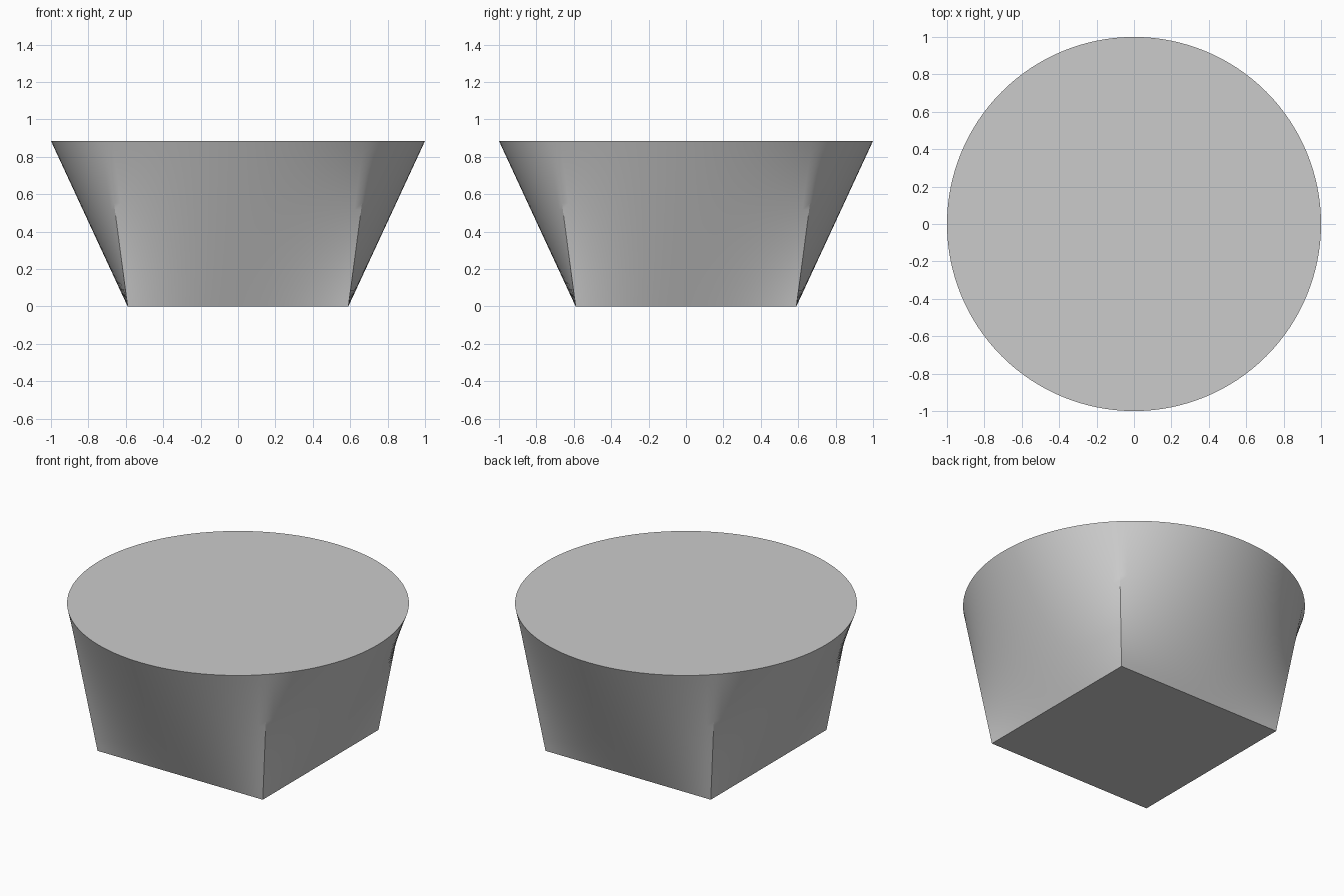
import bpy
import bmesh
import math
from mathutils import Vector

cube = bpy.data.objects.get("Cube")
if cube:
    bpy.data.objects.remove(cube, do_unlink=True)

HALF, RADIUS, HEIGHT = 0.59, 1.0, 0.885
PER_SIDE, ROWS = 32, 24

# Plain grey material
grey = bpy.data.materials.new("plain grey")
grey.use_nodes = True
colour = (0.6, 0.6, 0.6, 1)
grey.diffuse_color = colour
grey.node_tree.nodes["Principled BSDF"].inputs["Base Color"].default_value = colour


def square_point(i):
    """Point evenly spaced along the square base, starting at a corner."""
    side, step = divmod(i, PER_SIDE)
    turn = side * math.pi / 2
    along = HALF * (2 * step / PER_SIDE - 1)
    x, y = HALF, along
    return Vector((x * math.cos(turn) - y * math.sin(turn),
                   x * math.sin(turn) + y * math.cos(turn), 0))


def circle_point(i):
    """Matching point on the round top rim."""
    a = -math.pi / 4 + i * math.pi / 2 / PER_SIDE
    return Vector((RADIUS * math.cos(a), RADIUS * math.sin(a), HEIGHT))


# Loft from the square base to the round top
count = 4 * PER_SIDE
bm = bmesh.new()
rings = [[bm.verts.new(square_point(i).lerp(circle_point(i), r / ROWS))
          for i in range(count)] for r in range(ROWS + 1)]
for low, high in zip(rings, rings[1:]):
    for i in range(count):
        j = (i + 1) % count
        bm.faces.new((low[i], low[j], high[j], high[i]))

# Flat caps
bm.faces.new(rings[-1])
bm.faces.new(rings[0][::-1])

mesh = bpy.data.meshes.new("square_to_round_body")
bm.to_mesh(mesh)
bm.free()
mesh.materials.append(grey)
body = bpy.data.objects.new("square_to_round_body", mesh)
bpy.context.collection.objects.link(body)

# Smooth walls, sharp rims and fading corner creases
bpy.context.view_layer.objects.active = body
body.select_set(True)
bpy.ops.object.shade_smooth_by_angle(angle=math.radians(30))
